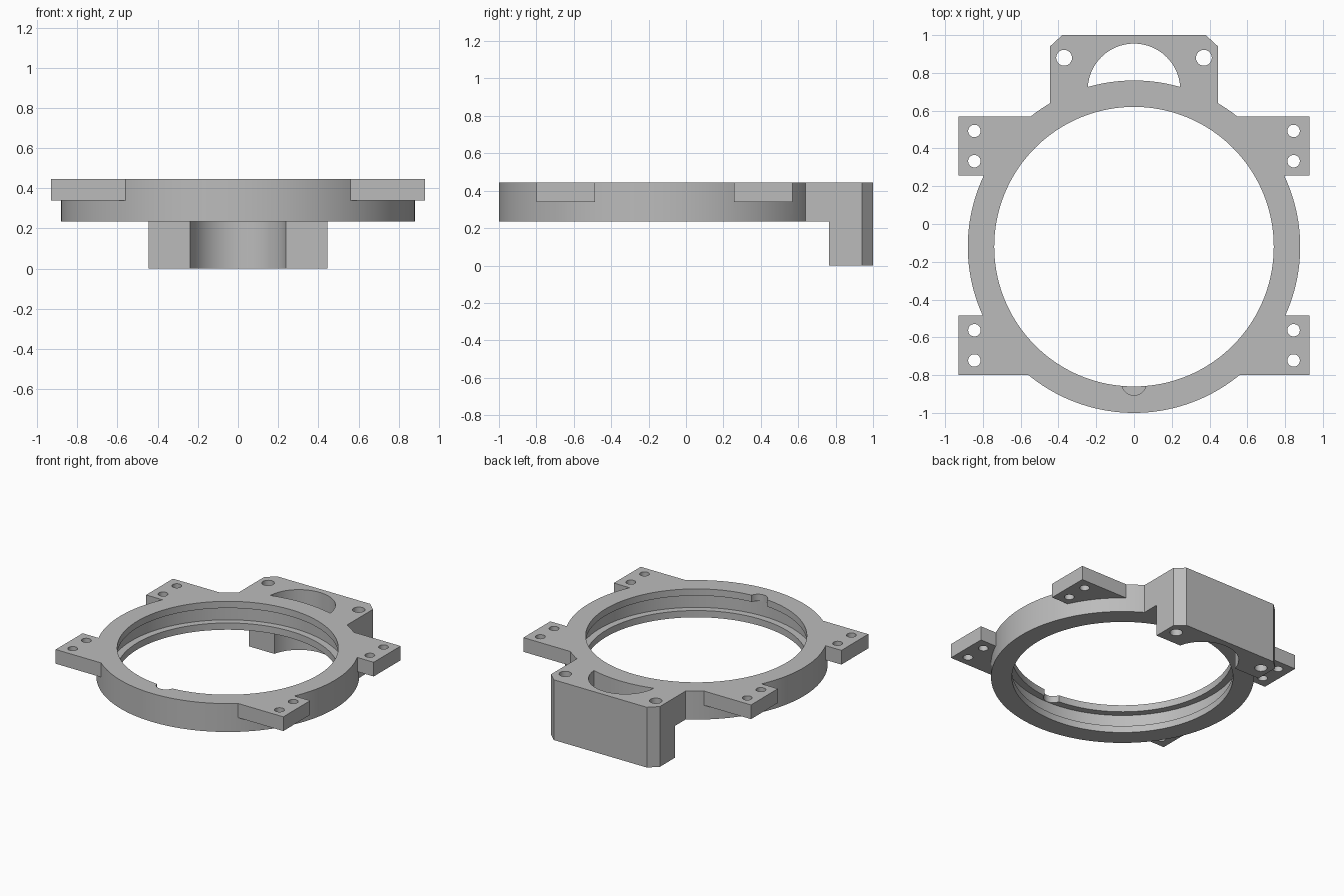
import bpy
import bmesh
import math

if "Cube" in bpy.data.objects:
    bpy.data.objects.remove(bpy.data.objects["Cube"], do_unlink=True)

grey = bpy.data.materials.new("mid grey")
grey.use_nodes = True
COLOUR = (0.5, 0.5, 0.5, 1)
grey.diffuse_color = COLOUR
grey.node_tree.nodes["Principled BSDF"].inputs["Base Color"].default_value = COLOUR

TOP, RING_BASE, TAB_BASE = 0.445, 0.235, 0.34
CENTRE_Y = -0.12
OUTER_R, BORE_R, GROOVE_R = 0.88, 0.74, 0.79


def prism(name, outline, z0, z1):
    """Extrude a flat outline from z0 up to z1."""
    bm = bmesh.new()
    face = bm.faces.new([bm.verts.new((x, y, z0)) for x, y in outline])
    new = bmesh.ops.extrude_face_region(bm, geom=[face])["geom"]
    bmesh.ops.translate(bm, vec=(0, 0, z1 - z0),
                        verts=[v for v in new if isinstance(v, bmesh.types.BMVert)])
    bmesh.ops.recalc_face_normals(bm, faces=bm.faces)
    mesh = bpy.data.meshes.new(name)
    bm.to_mesh(mesh)
    bm.free()
    mesh.materials.append(grey)
    obj = bpy.data.objects.new(name, mesh)
    bpy.context.collection.objects.link(obj)
    return obj


def disc(name, x, y, r, z0, z1, sides=32):
    steps = [math.tau * i / sides for i in range(sides)]
    return prism(name, [(x + r * math.cos(a), y + r * math.sin(a)) for a in steps], z0, z1)


def box(name, x0, x1, y0, y1, z0, z1):
    return prism(name, [(x0, y0), (x1, y0), (x1, y1), (x0, y1)], z0, z1)


def combine(target, others, operation):
    """Apply a boolean for each helper in turn, then discard the helpers."""
    for other in others:
        mod = target.modifiers.new(operation, "BOOLEAN")
        mod.operation, mod.solver, mod.object = operation, "EXACT", other
    graph = bpy.context.evaluated_depsgraph_get()
    mesh = bpy.data.meshes.new_from_object(target.evaluated_get(graph))
    target.modifiers.clear()
    target.data = mesh
    for other in others:
        bpy.data.objects.remove(other, do_unlink=True)


# Rear block: chamfered outline, cut away below the ring
block = prism("rear_block", [(-0.445, 0.4), (0.445, 0.4), (0.445, 0.94), (0.38, 1),
                             (-0.38, 1), (-0.445, 0.94)], 0, TOP)
combine(block, [box("underside_cut", -0.6, 0.6, 0.3, 0.765, -0.1, RING_BASE),
                disc("pocket_cut", 0, 0.71, 0.245, -0.1, 0.6, 96)], "DIFFERENCE")

# Ring joined with the rear block and four mounting tabs
ring = disc("ring_mount", 0, CENTRE_Y, OUTER_R, RING_BASE, TOP, 160)
parts, cutters = [block], []
for side in (-1, 1):
    cutters.append(disc("block_hole", side * 0.37, 0.88, 0.042, -0.1, 0.6))
    for y in (0.4125, -0.6425):
        xs = sorted((side * 0.5, side * 0.93))
        parts.append(box("mounting_tab", *xs, y - 0.157, y + 0.157, TAB_BASE, TOP))
        for dy in (-0.08, 0.08):
            cutters.append(disc("tab_hole", side * 0.845, y + dy, 0.033, 0.1, 0.6))
combine(ring, parts, "UNION")

# Bore, internal groove, screw holes and the notch in the upper lip
cutters += [disc("bore", 0, CENTRE_Y, BORE_R, -0.1, 0.6, 160),
            disc("groove", 0, CENTRE_Y, GROOVE_R, 0.285, 0.395, 160),
            disc("notch", 0, -0.842, 0.065, 0.29, 0.6)]
combine(ring, cutters, "DIFFERENCE")

bpy.context.view_layer.objects.active = ring
ring.select_set(True)
bpy.ops.object.shade_smooth_by_angle(angle=math.radians(25))
